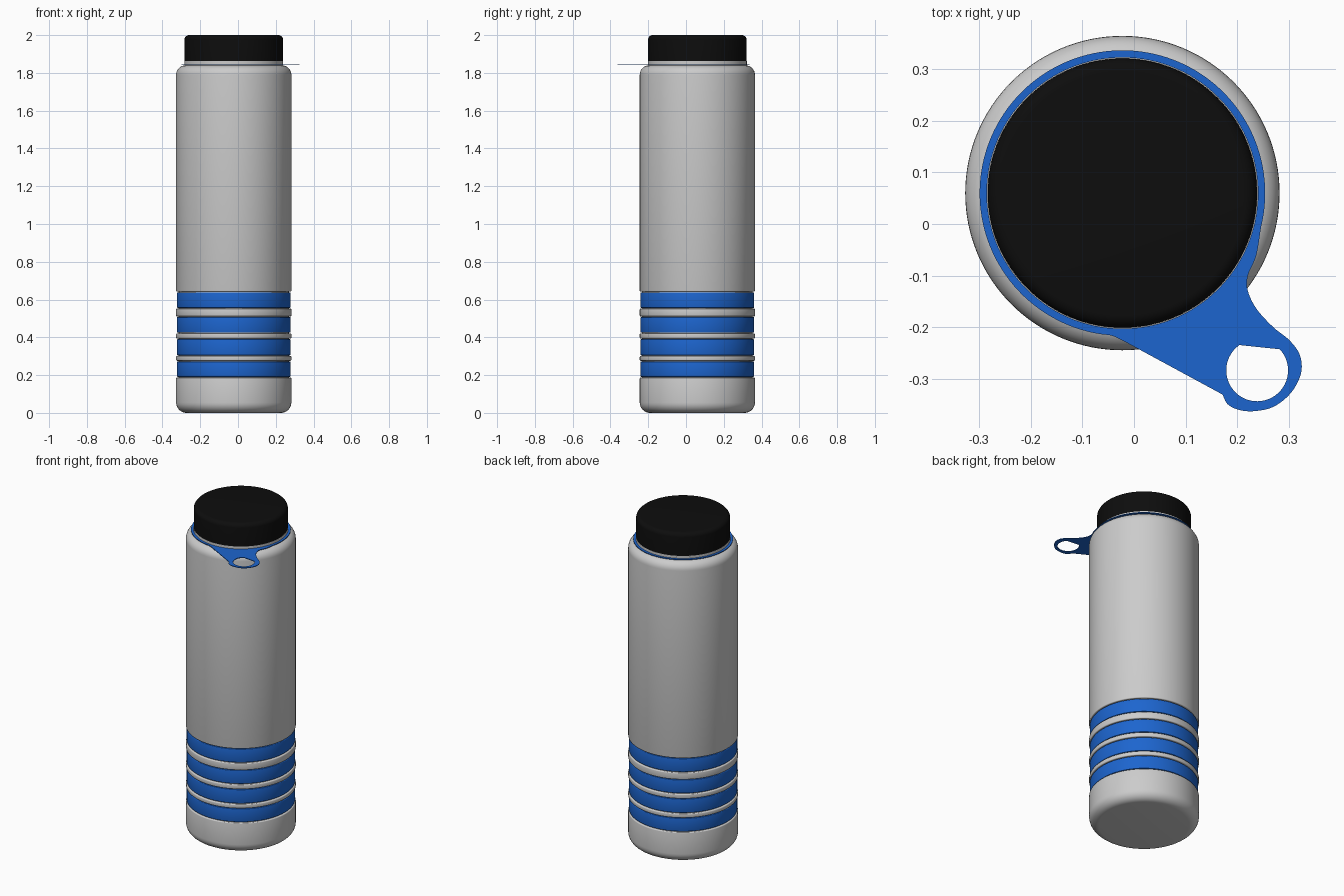
import bpy, bmesh
from math import sin, cos, pi, radians

if "Cube" in bpy.data.objects:
    bpy.data.objects.remove(bpy.data.objects["Cube"])

CX, CY = -0.0225, 0.06      # bottle axis
SEG = 128


def material(name, rgb):
    m = bpy.data.materials.new(name)
    m.diffuse_color = (*rgb, 1)
    m.use_nodes = True
    m.node_tree.nodes["Principled BSDF"].inputs["Base Color"].default_value = m.diffuse_color
    return m


BLUE = material("blue", (0.012, 0.13, 0.62))
BLACK = material("black", (0.004, 0.004, 0.004))


def finish(name, bm, mat=None, smooth=True):
    me = bpy.data.meshes.new(name)
    bm.to_mesh(me)
    bm.free()
    ob = bpy.data.objects.new(name, me)
    bpy.context.collection.objects.link(ob)
    if mat:
        me.materials.append(mat)
    if smooth:
        bpy.ops.object.select_all(action='DESELECT')
        ob.select_set(True)
        bpy.context.view_layer.objects.active = ob
        bpy.ops.object.shade_smooth_by_angle(angle=radians(35))
    return ob


def fillet(r, z, rad, a0, a1, n=8):
    """Arc of profile points round centre (r, z), angles in degrees."""
    return [(r + rad * cos(radians(a0 + (a1 - a0) * i / n)),
             z + rad * sin(radians(a0 + (a1 - a0) * i / n))) for i in range(n + 1)]


def lathe(name, profile, mat=None, closed=False):
    """Revolve (radius, z) points, listed bottom to top, round the bottle axis."""
    bm = bmesh.new()
    rings = [[bm.verts.new((CX + r * cos(2 * pi * i / SEG), CY + r * sin(2 * pi * i / SEG), z))
              for i in range(SEG)] for r, z in profile]
    pairs = list(zip(rings, rings[1:]))
    if closed:
        pairs.append((rings[-1], rings[0]))
    else:
        bm.faces.new(rings[0][::-1])
        bm.faces.new(rings[-1])
    for a, b in pairs:
        for i in range(SEG):
            j = (i + 1) % SEG
            bm.faces.new((a[i], a[j], b[j], b[i]))
    return finish(name, bm, mat)


# Bottle body with rounded ends and four grooves
R, GROOVE = 0.305, 0.292
grooves = [(0.187, 0.276), (0.301, 0.394), (0.421, 0.511), (0.552, 0.642)]
body = fillet(R - 0.055, 0.055, 0.055, -90, 0)
for z0, z1 in grooves:
    e = 0.005
    body += fillet(R - e, z0 - e, e, 0, 90, 3) + [(GROOVE, z0), (GROOVE, z1)]
    body += fillet(R - e, z1 + e, e, -90, 0, 3)
body += fillet(R - 0.05, 1.79, 0.05, 0, 90)
# Neck under the cap
body += [(0.262, 1.84), (0.262, 1.862), (0.25, 1.862)]
lathe("bottle_body", body)

# Blue bands sitting in the grooves
for n, (z0, z1) in enumerate(grooves):
    a, b, e, r = z0 + 0.004, z1 - 0.004, 0.004, 0.301
    band = [(0.285, a)] + fillet(r - e, a + e, e, -90, 0, 3)
    band += fillet(r - e, b - e, e, 0, 90, 3) + [(0.285, b)]
    lathe(f"blue_band_{n + 1}", band, BLUE, closed=True)

# Screw cap
lathe("cap", [(0.261, 1.862)] + fillet(0.261 - 0.025, 1.975, 0.025, 0, 90), BLACK)


# Flat carry strap: neck ring with a finger loop
def spline(pts, n=6):
    """Catmull-Rom points through an open list."""
    p = [pts[0]] + pts + [pts[-1]]
    out = []
    for a, b, c, d in zip(p, p[1:], p[2:], p[3:]):
        for k in range(n):
            t = k / n
            out.append(tuple(0.5 * (2 * q + (s - o) * t + (2 * o - 5 * q + 4 * s - u) * t * t
                                    + (3 * q - o - 3 * s + u) * t ** 3)
                             for o, q, s, u in zip(a, b, c, d)))
    return out + [pts[-1]]


def arc(cx, cy, r, a0, a1, n):
    return [(cx + r * cos(radians(a0 + (a1 - a0) * i / n)),
             cy + r * sin(radians(a0 + (a1 - a0) * i / n))) for i in range(n + 1)]


tab = [(0.172, -0.331), (0.182, -0.350), (0.205, -0.361), (0.235, -0.363), (0.272, -0.354),
       (0.305, -0.327), (0.324, -0.290), (0.322, -0.255), (0.302, -0.226), (0.270, -0.200),
       (0.238, -0.165), (0.221, -0.130), (0.221, -0.100), (0.237, -0.062), (0.2455, -0.012)]
outer = arc(CX, CY, 0.277, -14, 262, 100) + spline(
    [(-0.061, -0.2142), (-0.042, -0.217), (-0.02, -0.227)]) + spline(tab)[:-1]
inner = arc(CX, CY, 0.263, 0, 360, 120)[:-1]
hole = arc(0.239, -0.284, 0.060, 125, 403, 40)

bm = bmesh.new()
edges = []
for loop in (outer, inner, hole):
    vs = [bm.verts.new((x, y, 1.8455)) for x, y in loop]
    edges += [bm.edges.new((vs[i - 1], vs[i])) for i in range(len(vs))]
bmesh.ops.triangle_fill(bm, edges=edges, use_beauty=True, normal=(0, 0, 1))
bmesh.ops.recalc_face_normals(bm, faces=bm.faces)
strap = finish("carry_strap", bm, BLUE, smooth=False)
solid = strap.modifiers.new("thickness", 'SOLIDIFY')
solid.thickness = 0.004
solid.offset = 0
